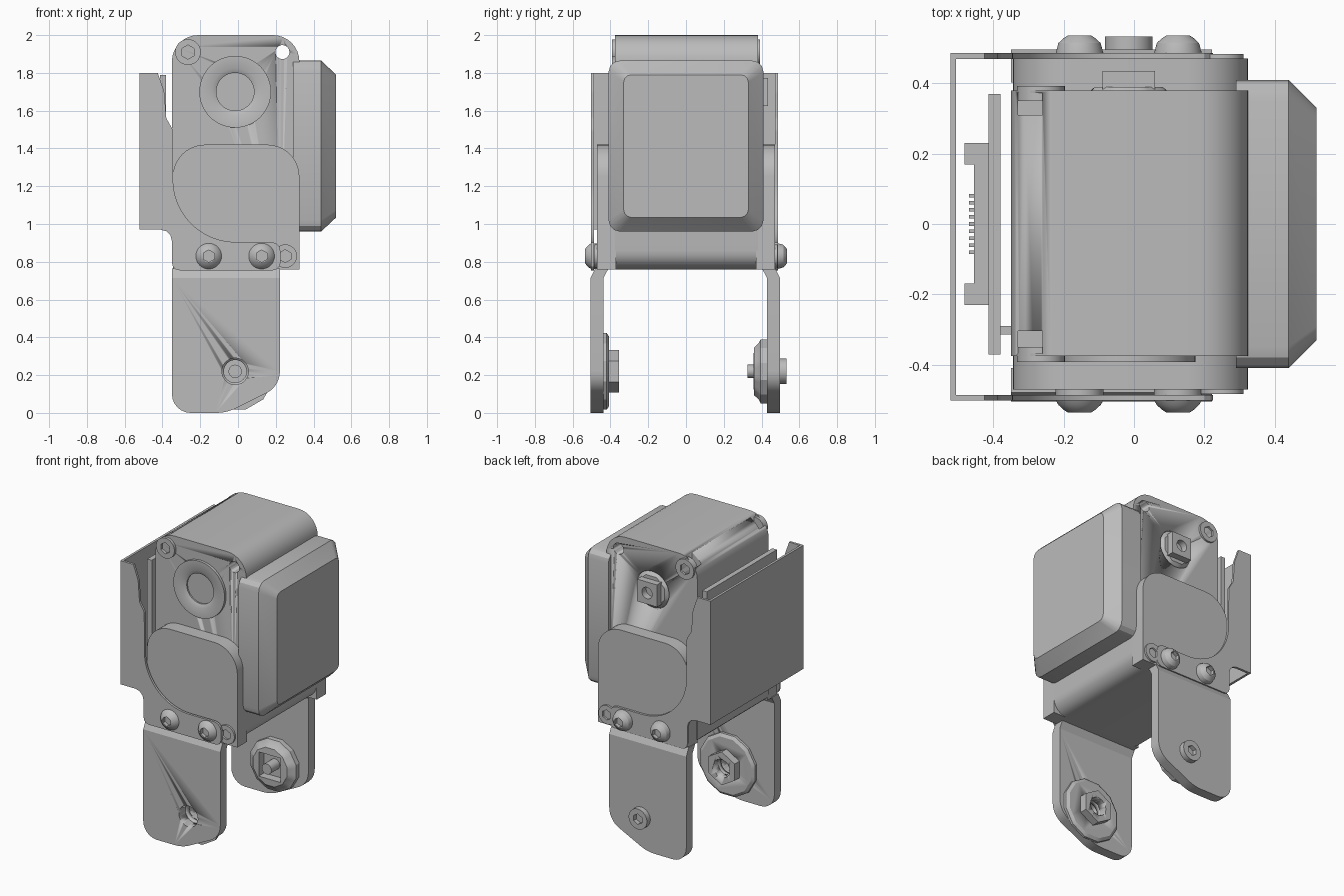
import bpy, bmesh
from math import pi, cos, sin, tan
from mathutils import Vector

old = bpy.data.objects.get("Cube")
if old:
    bpy.data.objects.remove(old, do_unlink=True)

grey = bpy.data.materials.new("plain grey")
grey.use_nodes = True
grey.diffuse_color = (0.5, 0.5, 0.5, 1)
grey.node_tree.nodes["Principled BSDF"].inputs["Base Color"].default_value = (0.5, 0.5, 0.5, 1)


def finish(name, bm, smooth=True):
    bmesh.ops.recalc_face_normals(bm, faces=bm.faces)
    mesh = bpy.data.meshes.new(name)
    bm.to_mesh(mesh)
    bm.free()
    mesh.materials.append(grey)
    ob = bpy.data.objects.new(name, mesh)
    bpy.context.collection.objects.link(ob)
    if smooth:
        bpy.ops.object.select_all(action='DESELECT')
        ob.select_set(True)
        bpy.context.view_layer.objects.active = ob
        bpy.ops.object.shade_smooth_by_angle(angle=0.5)
    return ob


def rounded(corners):
    """Outline from (u, v, radius) corners, each filleted with an arc."""
    out = []
    for i, (u, v, r) in enumerate(corners):
        p = Vector((u, v))
        if r == 0:
            out.append(p)
            continue
        a = (Vector(corners[i - 1][:2]) - p).normalized()
        b = (Vector(corners[(i + 1) % len(corners)][:2]) - p).normalized()
        half = a.angle(b) / 2
        centre = p + (a + b).normalized() * (r / sin(half))
        start = p + a * (r / tan(half)) - centre
        end = p + b * (r / tan(half)) - centre
        steps = max(3, int(r * 60))
        sweep = pi - 2 * half
        for k in range(steps + 1):
            t = k / steps
            out.append(centre + (start * sin((1 - t) * sweep) + end * sin(t * sweep)) / sin(sweep))
    return out


def loft(name, sections, smooth=True):
    """Skin equal-length rings of 3D points and cap both ends."""
    bm = bmesh.new()
    rings = [[bm.verts.new(p) for p in s] for s in sections]
    n = len(rings[0])
    for a, b in zip(rings, rings[1:]):
        for i in range(n):
            bm.faces.new((a[i], a[(i + 1) % n], b[(i + 1) % n], b[i]))
    bm.faces.new(rings[0])
    bm.faces.new(rings[-1])
    return finish(name, bm, smooth)


def plate(name, corners, y0, y1):
    pts = rounded(corners)
    return loft(name, [[(u, y, v) for u, v in pts] for y in (y0, y1)])


def box(name, x0, x1, y0, y1, z0, z1):
    return plate(name, [(x0, z0, 0), (x1, z0, 0), (x1, z1, 0), (x0, z1, 0)], y0, y1)


def turned(name, x, z, rings, n=48):
    """Part along y from (y, radius[, sides]) rings; sides gives a polygon."""
    sections = []
    for y, r, *sides in rings:
        pts = []
        for i in range(n):
            a, rad = 2 * pi * i / n, r
            if sides:
                h = pi / sides[0]
                rad = r * cos(h) / cos((a + h + 1e-6) % (2 * h) - h)
            pts.append((x + rad * cos(a), y, z + rad * sin(a)))
        sections.append(pts)
    return loft(name, sections)


def cut(ob, *cutters):
    for c in cutters:
        c.hide_render = True
        m = ob.modifiers.new("cut", 'BOOLEAN')
        m.operation, m.solver, m.object = 'DIFFERENCE', 'EXACT', c
        bpy.context.view_layer.objects.active = ob
        bpy.ops.object.modifier_apply(modifier=m.name)
        bpy.data.objects.remove(c, do_unlink=True)


HX, HZ, LZ = -0.015, 1.7, 0.22   # output axis and lower joint axis

# Main housing with screw hole, nut pockets and output bores
body = plate("housing", [(-0.35, 0.76, 0.04), (0.325, 0.76, 0.1),
                         (0.325, 2, 0.14), (-0.35, 2, 0.14)], -0.375, 0.38)
cut(body,
    turned("hole_cutter", 0.235, 1.91, [(-1, 0.037), (1, 0.037)]),
    turned("front_bore", HX, HZ, [(-0.6, 0.115), (-0.23, 0.115)]),
    turned("back_bore", HX, HZ, [(0.34, 0.125), (0.6, 0.125)]),
    box("front_pocket", -0.33, -0.26, -0.368, -0.305, 1.85, 2.1),
    box("back_pocket", -0.33, -0.26, 0.31, 0.373, 1.85, 2.1))

# Front output ring and recessed shaft
turned("front_output_ring", HX, HZ, [(-0.37, 0.19), (-0.393, 0.19), (-0.393, 0.125),
       (-0.38, 0.1), (-0.24, 0.1)])
turned("front_output_shaft", HX, HZ, [(-0.24, 0.075, 8), (-0.33, 0.075, 8), (-0.33, 0.06), (-0.27, 0.06)])

# Back output: octagonal collar with a square drive
turned("back_output_collar", HX, HZ, [(0.335, 0.124), (0.365, 0.124), (0.39, 0.105, 8), (0.39, 0.09, 8)])
turned("back_output_drive", HX, HZ, [(0.36, 0.105, 4), (0.435, 0.105, 4), (0.435, 0.038), (0.38, 0.038)])

# Side case with bevelled outer face
def case_ring(x, y, z0, z1, r):
    return [(x, u, v) for u, v in rounded([(-y, z0, r), (y, z0, r), (y, z1, r), (-y, z1, r)])]

loft("side_case", [case_ring(0.29, 0.41, 0.96, 1.865, 0.06), case_ring(0.44, 0.41, 0.96, 1.865, 0.06),
                   case_ring(0.52, 0.33, 1.035, 1.79, 0.04)])

# Bracket back wall
box("bracket_wall", -0.522, -0.506, -0.502, 0.486, 0.97, 1.8)

cover = [(-0.345, 0.76, 0), (0.325, 0.76, 0), (0.325, 1.42, 0.17), (-0.345, 1.42, 0.17)]
cheek = [(-0.522, 0.97, 0), (-0.35, 0.97, 0.06), (-0.35, 0.755, 0.04), (0.225, 0.755, 0.04),
         (0.225, 0.905, 0.05), (-0.342, 0.905, 0.33), (-0.345, 1.5, 0.05), (-0.38, 1.56, 0.03),
         (-0.39, 1.7, 0.1), (-0.425, 1.8, 0), (-0.522, 1.8, 0)]
leg = [(-0.35, 0.715, 0), (-0.35, 0, 0.1), (-0.06, 0, 0.25), (0.222, 0.14, 0.13), (0.222, 0.715, 0)]

# Mirrored covers, bracket cheeks, legs and screws
for side, s, outer, foot in (("front", -1, 0.502, 0.505), ("back", 1, 0.486, 0.497)):
    plate(side + "_cover", cover, s * 0.37, s * 0.471)
    plate(side + "_cheek", cheek, s * (outer - 0.016), s * outer)
    ob = plate(side + "_leg", leg, s * (foot - 0.068), s * foot)
    if s < 0:
        cut(ob, turned("joint_cutter", HX, LZ, [(-0.7, 0.07), (-0.3, 0.07)]))
    loft(side + "_leg_neck", [[(x, s * y, z) for x, y, z in (
        (x, foot, 0.715), (x, foot - 0.068, 0.715), (x, foot - 0.095, 0.765), (x, foot - 0.025, 0.765))]
        for x in (-0.35, 0.222)], False)
    for i, x in enumerate((-0.155, 0.125)):
        turned(f"{side}_button_screw_{i + 1}", x, 0.83, [(s * y, *r) for y, *r in (
            (0.46, 0.068), (outer, 0.068), (0.515, 0.06), (0.528, 0.046), (0.536, 0.034),
            (0.536, 0.032, 6), (0.512, 0.032, 6))])
    for label, x, z, y, r in (("lower", 0.25, 0.83, 0.471, 0.062), ("upper", -0.265, 1.91, 0.38, 0.068)):
        turned(f"{side}_{label}_screw", x, z, [(s * (y - 0.03), r), (s * (y + 0.013), r),
               (s * (y + 0.013), r * 0.6), (s * (y + 0.013), r * 0.55, 6), (s * (y - 0.02), r * 0.55, 6)])

# Front leg joint: faceted disc and hex hub around an open hole
disc = turned("front_joint_disc", HX, LZ, [(-0.437, 0.21, 12), (-0.42, 0.21, 12), (-0.407, 0.19, 12)])
cut(disc, turned("disc_cutter", HX, LZ, [(-0.5, 0.06), (-0.3, 0.06)]))
hub = turned("front_joint_hub", HX, LZ, [(-0.41, 0.112, 6), (-0.356, 0.112, 6)])
cut(hub, turned("hub_cutter", HX, LZ, [(-0.5, 0.06), (-0.3, 0.06)]))

# Back leg joint: stepped disc with square socket, pin and outside stub
turned("back_joint_disc", HX, LZ, [(0.43, 0.175, 12), (0.395, 0.175, 12), (0.385, 0.155, 12),
       (0.36, 0.13, 12), (0.358, 0.115, 4), (0.415, 0.115, 4)])
turned("back_joint_pin", HX, LZ, [(0.42, 0.035), (0.325, 0.035)])
turned("back_joint_stub", HX, LZ, [(0.48, 0.068), (0.533, 0.068), (0.533, 0.035, 6), (0.505, 0.035, 6)])

# Circuit board with its connector, ends and pins
box("circuit_board", -0.414, -0.38, -0.372, 0.37, 1.0, 1.79)
box("board_clip", -0.39, -0.345, -0.315, -0.29, 1.35, 1.45)
box("connector", -0.455, -0.41, -0.17, 0.17, 1.25, 1.5)
for i, y in enumerate((-0.2, 0.2)):
    box(f"connector_end_{i + 1}", -0.482, -0.41, y - 0.03, y + 0.03, 1.25, 1.5)
for i in range(9):
    y = -0.08 + 0.02 * i
    box(f"connector_pin_{i + 1}", -0.47, -0.45, y - 0.005, y + 0.005, 1.3, 1.45)
